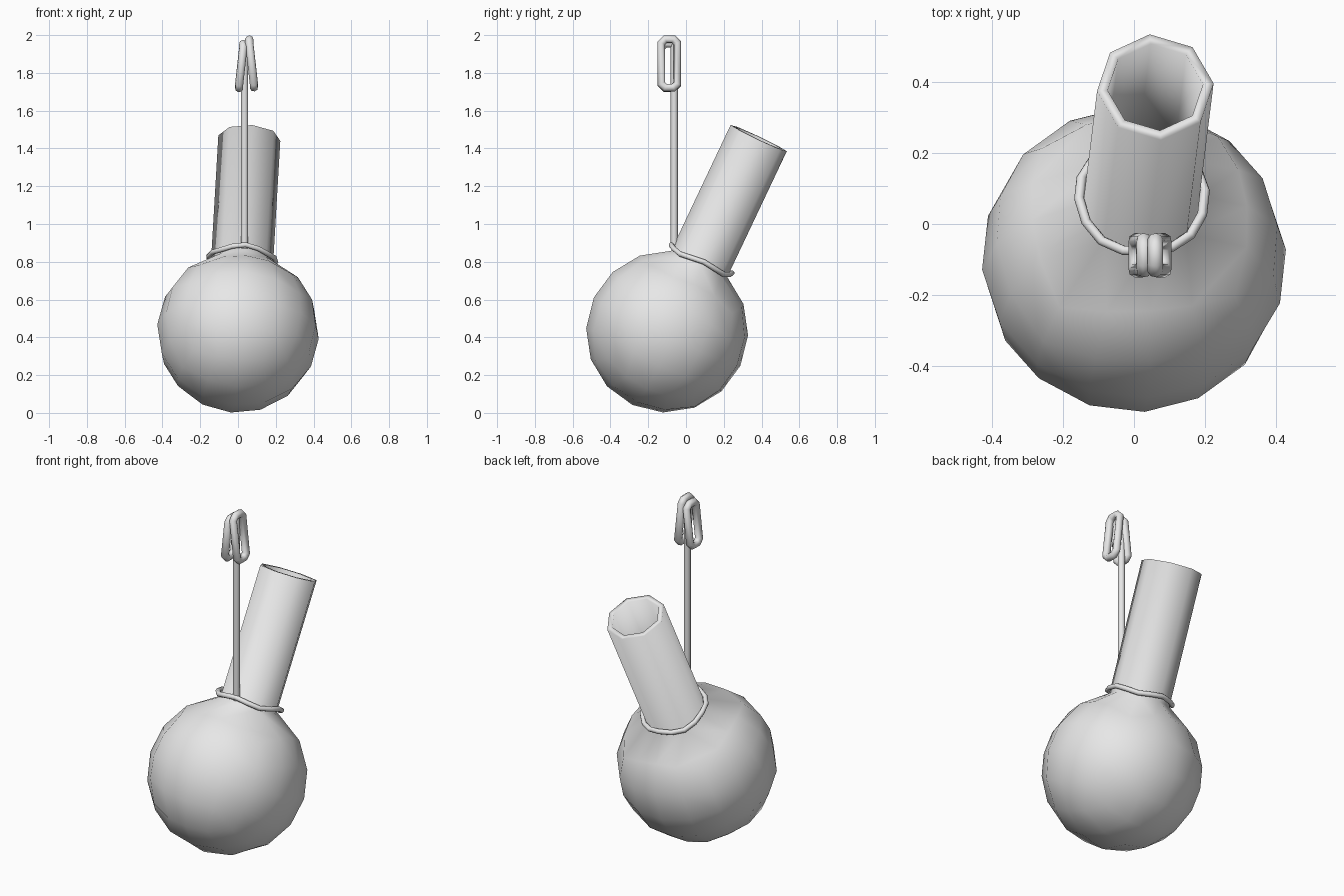
import bpy, bmesh
from math import tan, pi, cos, sin
from mathutils import Vector, Matrix

cube = bpy.data.objects.get("Cube")
if cube:
    bpy.data.objects.remove(cube, do_unlink=True)

# One plain grey for everything
GREY = (0.8, 0.8, 0.8, 1)
grey = bpy.data.materials.new("plain grey")
grey.use_nodes = True
grey.diffuse_color = GREY
grey.node_tree.nodes["Principled BSDF"].inputs["Base Color"].default_value = GREY

RADIUS, NECK_R, NECK_TOP = 0.43, 0.165, 1.135
CENTRE = Vector((0, -0.1, 0.43))

# Tilted frame: w runs along the neck
w = Vector((0.06, 0.485, 1.025)).normalized()
u = Vector((1, 0.07, -0.08))
u = (u - w * u.dot(w)).normalized()
v = w.cross(u)
FRAME = Matrix.Translation(CENTRE) @ Matrix((u, v, w)).transposed().to_4x4()


def add_mesh(name, mesh):
    obj = bpy.data.objects.new(name, mesh)
    bpy.context.collection.objects.link(obj)
    mesh.materials.clear()
    mesh.materials.append(grey)
    for face in mesh.polygons:
        face.use_smooth = True
    return obj


def tube(name, points, radius, closed=False):
    """Round wire along a path of straight segments."""
    curve = bpy.data.curves.new(name, "CURVE")
    curve.dimensions = "3D"
    curve.bevel_depth = radius
    curve.bevel_resolution = 2
    curve.use_fill_caps = not closed
    spline = curve.splines.new("POLY")
    spline.points.add(len(points) - 1)
    for p, co in zip(spline.points, points):
        p.co = (*co, 1)
    spline.use_cyclic_u = closed
    temp = bpy.data.objects.new(name + " path", curve)
    bpy.context.collection.objects.link(temp)
    graph = bpy.context.evaluated_depsgraph_get()
    mesh = bpy.data.meshes.new_from_object(temp.evaluated_get(graph))
    bpy.data.objects.remove(temp, do_unlink=True)
    return add_mesh(name, mesh)


# Flask: rounded grid cube, opened at the top and drawn out into a neck
bm = bmesh.new()
bmesh.ops.create_cube(bm, size=2)
bmesh.ops.subdivide_edges(bm, edges=bm.edges[:], cuts=3, use_grid_fill=True)
cap = []
for f in bm.faces:
    c = f.calc_center_median()
    if c.z > 0.99 and abs(c.x) < 0.5 and abs(c.y) < 0.5:
        cap.append(f)
bmesh.ops.delete(bm, geom=cap, context="FACES")
rim = [e for e in bm.edges if e.is_boundary]
ring = {vert for e in rim for vert in e.verts}
for vert in bm.verts:
    vert.co = Vector([tan(a * pi / 4) for a in vert.co]).normalized() * RADIUS
for vert in ring:
    flat = vert.co.xy.normalized() * NECK_R
    vert.co = (flat.x, flat.y, (RADIUS ** 2 - NECK_R ** 2) ** 0.5)
new = bmesh.ops.extrude_edge_only(bm, edges=rim)["geom"]
for item in new:
    if isinstance(item, bmesh.types.BMVert):
        item.co.z = NECK_TOP
bmesh.ops.recalc_face_normals(bm, faces=bm.faces[:])
bm.transform(FRAME)
flask_mesh = bpy.data.meshes.new("flask")
bm.to_mesh(flask_mesh)
bm.free()
flask = add_mesh("flask", flask_mesh)
wall = flask.modifiers.new("wall", "SOLIDIFY")
wall.thickness = 0.03
wall.offset = -1

# Wire collar, slightly wavy, around the foot of the neck
collar = []
for i in range(16):
    a = i * pi / 8
    collar.append(FRAME @ Vector((0.178 * cos(a), 0.178 * sin(a), 0.418 + 0.009 * cos(4 * a))))
tube("neck_collar", collar, 0.014, closed=True)

# Upright rod
tube("rod", [(0.035, -0.062, 0.87), (0.035, -0.062, 1.95)], 0.019)


# Two leaning wire loops at the top of the rod
def loop(name, x_low, x_high, z_low, z_high):
    front, back, cut = -0.13, -0.046, 0.02
    path = [(x_low, front, z_low + cut), (x_low, front + cut, z_low),
            (x_low, back - cut, z_low), (x_low, back, z_low + cut),
            (x_high, back, z_high - cut), (x_high, back - cut, z_high),
            (x_high, front + cut, z_high), (x_high, front, z_high - cut)]
    tube(name, path, 0.022, closed=True)


loop("right_loop", 0.006, 0.028, 1.718, 1.955)
loop("left_loop", 0.084, 0.06, 1.722, 1.978)
